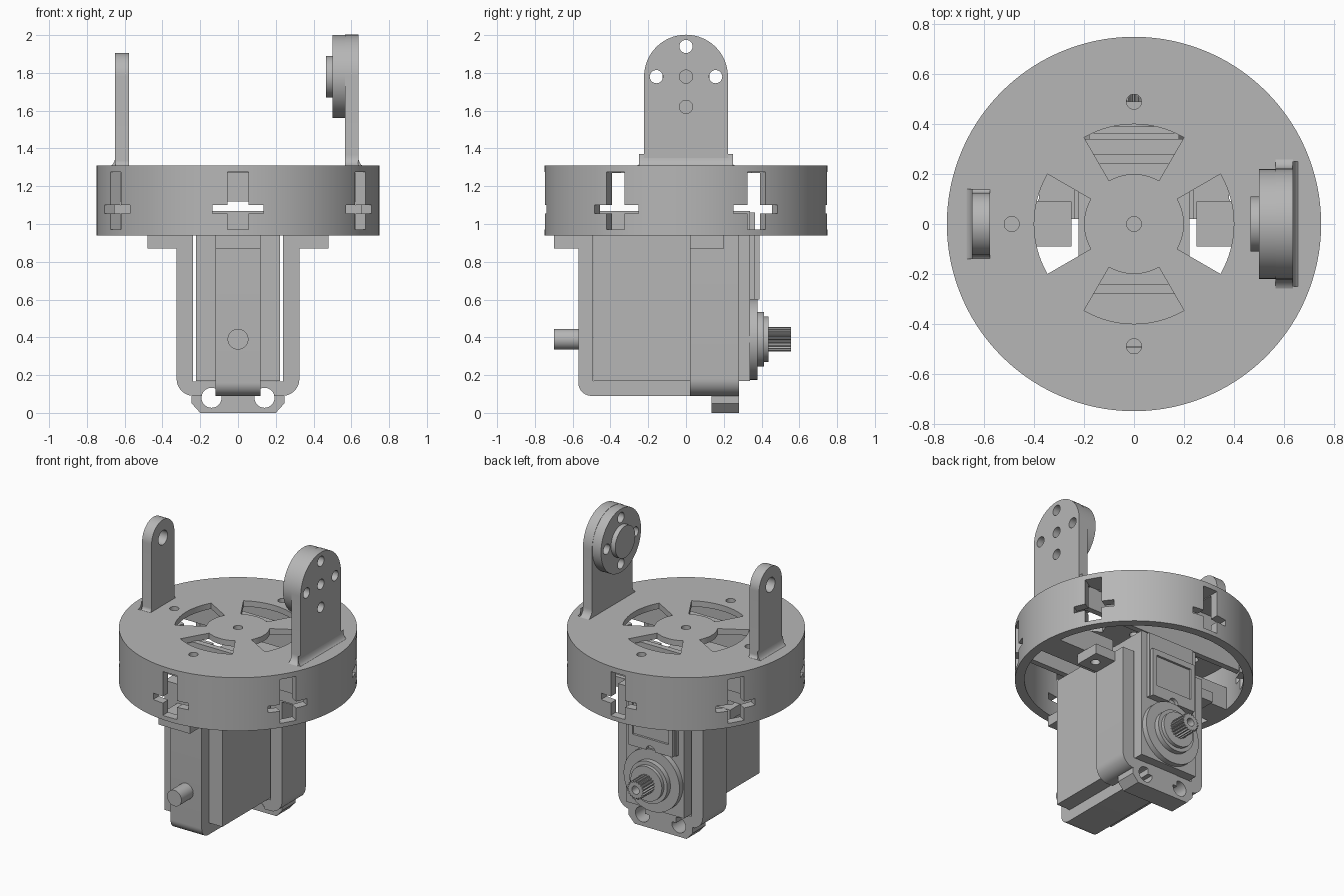
import bpy, bmesh, math
from mathutils import Matrix, Vector

cube = bpy.data.objects.get("Cube")
if cube:
    bpy.data.objects.remove(cube, do_unlink=True)

grey = bpy.data.materials.new("plain_grey")
grey.use_nodes = True
grey.diffuse_color = (0.47, 0.47, 0.47, 1)
grey.node_tree.nodes["Principled BSDF"].inputs["Base Color"].default_value = (0.47, 0.47, 0.47, 1)


def finish(name, bm):
    bmesh.ops.recalc_face_normals(bm, faces=bm.faces)
    mesh = bpy.data.meshes.new(name)
    bm.to_mesh(mesh)
    bm.free()
    mesh.materials.append(grey)
    ob = bpy.data.objects.new(name, mesh)
    bpy.context.collection.objects.link(ob)
    return ob


def prism(name, pts, axis, a, b):
    """Extrude a closed outline along an axis from a to b."""
    place = {"x": lambda u, v: (a, u, v), "y": lambda u, v: (u, a, v), "z": lambda u, v: (u, v, a)}[axis]
    step = Vector([(b - a) if c == axis else 0 for c in "xyz"])
    bm = bmesh.new()
    face = bm.faces.new([bm.verts.new(place(u, v)) for u, v in pts])
    ext = bmesh.ops.extrude_face_region(bm, geom=[face])
    bmesh.ops.translate(bm, vec=step, verts=[g for g in ext["geom"] if isinstance(g, bmesh.types.BMVert)])
    return finish(name, bm)


def box(name, x0, x1, y0, y1, z0, z1):
    return prism(name, [(x0, y0), (x1, y0), (x1, y1), (x0, y1)], "z", z0, z1)


def arc(cu, cv, r, d0, d1, n=10):
    return [(cu + r * math.cos(math.radians(d0 + (d1 - d0) * i / n)),
             cv + r * math.sin(math.radians(d0 + (d1 - d0) * i / n))) for i in range(n + 1)]


def disc(name, cu, cv, r, axis, a, b, n=40):
    return prism(name, arc(cu, cv, r, 0, 360, n)[:-1], axis, a, b)


def cut(ob, *cutters):
    for c in cutters:
        mod = ob.modifiers.new("cut", "BOOLEAN")
        mod.operation, mod.solver, mod.object = "DIFFERENCE", "EXACT", c
        bpy.context.view_layer.objects.active = ob
        bpy.ops.object.modifier_apply(modifier=mod.name)
        bpy.data.objects.remove(c, do_unlink=True)


def turn(ob, degrees):
    ob.data.transform(Matrix.Rotation(math.radians(degrees), 4, "Z"))
    return ob


def smooth(ob):
    bpy.ops.object.select_all(action="DESELECT")
    ob.select_set(True)
    bpy.context.view_layer.objects.active = ob
    bpy.ops.object.shade_smooth_by_angle(angle=math.radians(30))


# Round housing: open below, with sector windows, screw holes and wall slots
housing = disc("round_housing", 0, 0, 0.75, "z", 0.94, 1.31, 120)
cut(housing, disc("hollow", 0, 0, 0.69, "z", 0.9, 1.27, 120))
for k in range(4):
    mid = 90 * k
    sector = arc(0, 0, 0.4, mid - 30, mid + 30, 16) + arc(0, 0, 0.2, mid + 30, mid - 30, 16)
    cut(housing, prism("window", sector, "z", 1.2, 1.4))
for x, y in [(0, 0), (-0.49, 0), (0, 0.49), (0, -0.49)]:
    cut(housing, disc("hole", x, y, 0.03, "z", 1.2, 1.4, 24))
for k in range(6):
    w, h = 0.055, 0.135
    cross = [(-w, 0.97), (w, 0.97), (w, 1.055), (h, 1.055), (h, 1.1), (w, 1.1),
             (w, 1.275), (-w, 1.275), (-w, 1.1), (-h, 1.1), (-h, 1.055), (-w, 1.055)]
    cut(housing, turn(prism("slot", cross, "y", -0.85, -0.6), 60 * k))

# Stiffening bars under the housing plate
for y in (-0.47, -0.26, 0.26, 0.47):
    reach = math.sqrt(0.7 ** 2 - (abs(y) + 0.02) ** 2)
    box("stiffening_bar", -reach, reach, y - 0.02, y + 0.02, 1.12, 1.275)
for s in (-1, 1):
    box("side_mount_pad", *sorted((s * 0.25, s * 0.69)), -0.09, 0.09, 0.94, 1.1)


# Upright arms: rounded top, flared foot
def arm(name, half, x0, x1, flare, holes):
    f, foot = flare, 1.305
    outline = (arc(half + f, foot + f, f, 270, 180, 8) + arc(0, 1.78, half, 0, 180, 32)
               + arc(-half - f, foot + f, f, 0, -90, 8))
    ob = prism(name, outline, "x", x0, x1)
    for y, z, r in holes:
        cut(ob, disc("hole", y, z, r, "x", x0 - 0.2, x1 + 0.1, 24))
    return ob


bolt_holes = [(0, 1.94, 0.035), (-0.157, 1.78, 0.035), (0.157, 1.78, 0.035), (0, 1.62, 0.035)]
left_arm = arm("left_arm", 0.222, 0.567, 0.637, 0.06, bolt_holes + [(0, 1.78, 0.035)])
right_arm = arm("right_arm", 0.125, -0.65, -0.577, 0.03, [(0, 1.78, 0.05)])
for s, x, half in ((1, 0.635, 0.25), (-1, -0.648, 0.14)):
    curve = [(s * u, v) for u, v in arc(abs(x) + 0.035, 1.37, 0.035, 180, 270, 6)]
    foot = [(u, 1.305 + (v - 1.335) * 1.85) for u, v in curve]
    prism("arm_foot_fillet", foot + [(x, 1.305)], "y", -half, half)
hub = disc("hub_disc", 0, 1.78, 0.22, "x", 0.5, 0.567, 64)
for y, z, r in bolt_holes:
    cut(hub, disc("hole", y, z, r, "x", 0.4, 0.7, 24))
disc("hub_cap", 0, 1.78, 0.11, "x", 0.467, 0.5)

# Motor body and output side
box("motor_body", -0.222, 0.222, -0.49, 0.34, 0.17, 1.07)
box("motor_end_plate", -0.18, 0.18, 0.34, 0.365, 0.6, 1.06)
panel = box("motor_label_frame", -0.17, 0.17, 0.365, 0.39, 0.6, 0.94)
cut(panel, box("recess", -0.14, 0.14, 0.375, 0.5, 0.68, 0.9),
    disc("notch", 0, 0.6, 0.035, "y", 0.3, 0.5, 24))
for name, r, y0, y1 in (("gear_cover", 0.215, 0.34, 0.378), ("bearing_boss", 0.145, 0.378, 0.413),
                        ("bearing_ring", 0.12, 0.413, 0.437)):
    disc(name, 0, 0.39, r, "y", y0, y1, 56)
teeth = 20
gear = []
for i in range(teeth * 4):
    t = math.tau * i / (teeth * 4)
    r = 0.065 if i % 4 < 2 else 0.054
    gear.append((r * math.cos(t), 0.39 + r * math.sin(t)))
shaft = prism("splined_shaft", gear, "y", 0.437, 0.555)
cut(shaft, disc("bore", 0, 0.39, 0.028, "y", 0.49, 0.6, 24))

# Front strap with its pivot peg and rounded lower bend
front = [(-0.70, 0.94), (-0.70, 0.87), (-0.57, 0.87)] + arc(-0.50, 0.16, 0.07, 180, 270)
front += [(0.28, 0.09), (0.28, 0.168), (-0.492, 0.168), (-0.492, 0.94)]
prism("front_strap", front, "x", -0.12, 0.12)
disc("pivot_peg", 0, 0.39, 0.055, "y", -0.70, -0.56)

# Side strap: a U around the motor
outer, inner = 0.325, 0.237
side = ([(-outer, 0.94)] + arc(-outer + 0.09, 0.18, 0.09, 180, 270) + arc(outer - 0.09, 0.18, 0.09, 270, 360)
        + [(outer, 0.94), (inner, 0.94), (inner, 0.166), (-inner, 0.166), (-inner, 0.94)])
strap = prism("side_strap", side, "y", 0.02, 0.28)

# Mounting lug under the motor, sharing its screw holes with the strap
lug = prism("mounting_lug", [(-0.245, 0.09), (-0.245, 0.05), (-0.2, 0), (0.2, 0), (0.245, 0.05), (0.245, 0.09)],
            "y", 0.135, 0.28)
for s in (-1, 1):
    for ob in (strap, lug):
        cut(ob, disc("screw_hole", s * 0.14, 0.08, 0.053, "y", -0.1, 0.4, 32))
    flange = box("strap_flange", *sorted((s * 0.32, s * 0.48)), 0.02, 0.2, 0.87, 0.94)
    cut(flange, disc("hole", s * 0.41, 0.11, 0.03, "z", 0.8, 1, 24))

for ob in [o for o in bpy.context.scene.objects if o.type == "MESH"]:
    smooth(ob)
